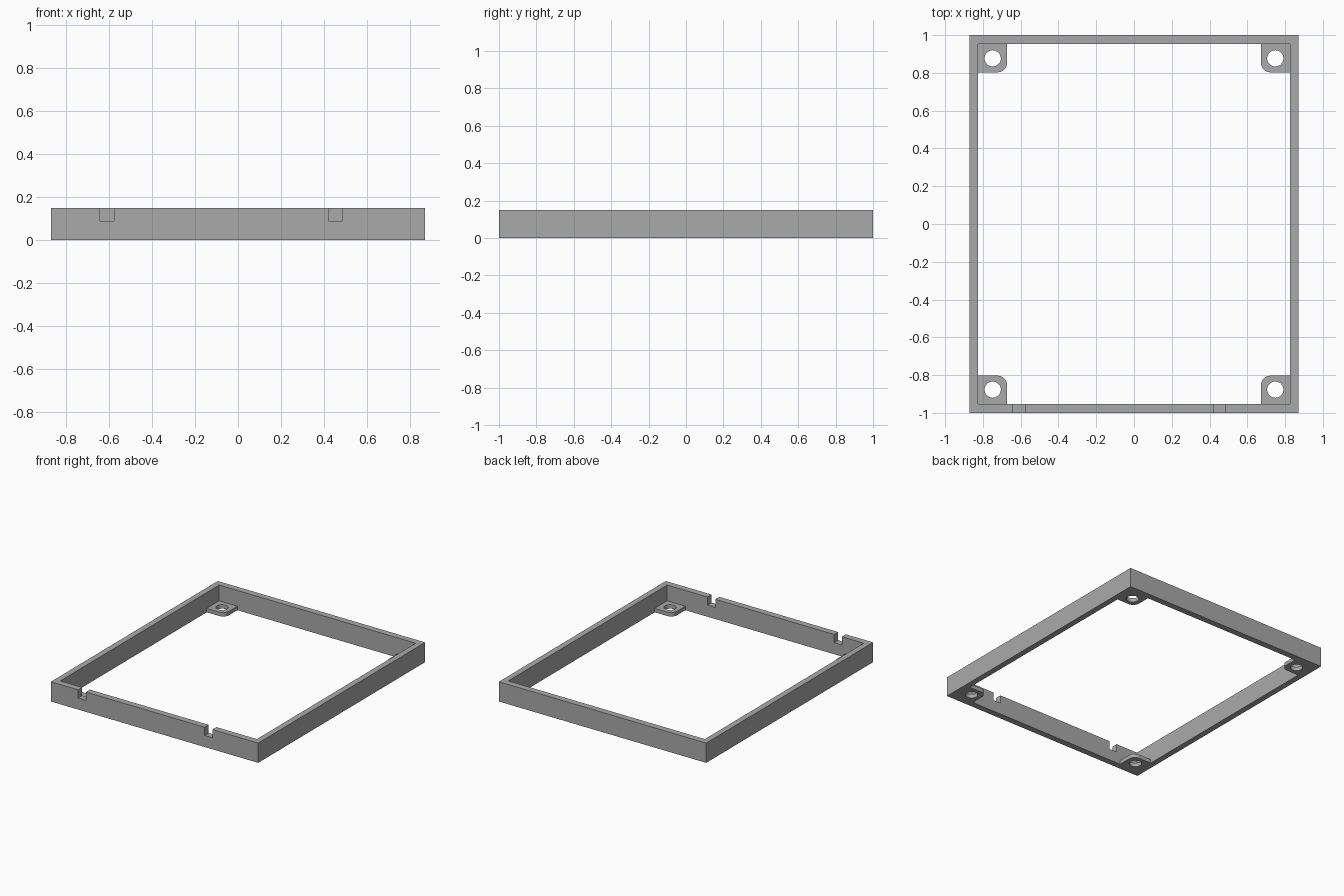
import bpy
import bmesh
from math import cos, sin, pi
from mathutils import Vector

cube = bpy.data.objects.get("Cube")
if cube:
    bpy.data.objects.remove(cube, do_unlink=True)

OUT_X, OUT_Y, HEIGHT = 0.87, 1.0, 0.15
IN_X, IN_Y = 0.825, 0.952
TAB_X, TAB_Y, TAB_H, TAB_R = 0.672, 0.803, 0.03, 0.05
HOLE_X, HOLE_Y, HOLE_R = 0.748, 0.877, 0.043
NOTCH_Z, NOTCH_W = 0.088, 0.064

grey = bpy.data.materials.new("mid grey")
grey.use_nodes = True
color = (0.4, 0.4, 0.4, 1)
grey.diffuse_color = color
grey.node_tree.nodes["Principled BSDF"].inputs["Base Color"].default_value = color


def prism(name, points, z0, z1):
    """Extrude a flat outline from z0 up to z1."""
    bm = bmesh.new()
    base = bm.faces.new([bm.verts.new((x, y, z0)) for x, y in points])
    top = bmesh.ops.extrude_face_region(bm, geom=[base], use_keep_orig=True)["geom"]
    verts = [v for v in top if isinstance(v, bmesh.types.BMVert)]
    bmesh.ops.translate(bm, verts=verts, vec=Vector((0, 0, z1 - z0)))
    bmesh.ops.recalc_face_normals(bm, faces=bm.faces)
    mesh = bpy.data.meshes.new(name)
    bm.to_mesh(mesh)
    bm.free()
    mesh.materials.append(grey)
    obj = bpy.data.objects.new(name, mesh)
    bpy.context.collection.objects.link(obj)
    return obj


def rect(x0, x1, y0, y1):
    return [(x0, y0), (x1, y0), (x1, y1), (x0, y1)]


def arc(cx, cy, r, start, end, steps):
    angles = [start + (end - start) * i / steps for i in range(steps + 1)]
    return [(cx + r * cos(a), cy + r * sin(a)) for a in angles]


def cut(obj, cutter):
    """Subtract the cutter, apply the result and discard the cutter."""
    mod = obj.modifiers.new("cut", "BOOLEAN")
    mod.operation, mod.solver, mod.object = "DIFFERENCE", "EXACT", cutter
    bpy.context.view_layer.objects.active = obj
    bpy.ops.object.modifier_apply(modifier=mod.name)
    bpy.data.objects.remove(cutter, do_unlink=True)


# Rectangular frame wall with two cable notches in the front
frame = prism("frame_wall", rect(-OUT_X, OUT_X, -OUT_Y, OUT_Y), 0, HEIGHT)
cut(frame, prism("opening_cutter", rect(-IN_X, IN_X, -IN_Y, IN_Y), -1, 1))
for x in (-0.609, 0.453):
    half = NOTCH_W / 2
    cut(frame, prism("notch_cutter", rect(x - half, x + half, -1.1, -0.9), NOTCH_Z, 1))

# Corner screw tabs, each with one rounded corner and a round hole
for side, sx in (("left", 1), ("right", -1)):
    for end, sy in (("front", -1), ("back", 1)):
        rounded = arc(TAB_X + TAB_R, TAB_Y + TAB_R, TAB_R, pi, 1.5 * pi, 10)
        outline = [(TAB_X, IN_Y)] + rounded + [(IN_X, TAB_Y), (IN_X, IN_Y)]
        tab = prism(f"{end}_{side}_screw_tab",
                    [(sx * x, sy * y) for x, y in outline], 0, TAB_H)
        circle = arc(sx * HOLE_X, sy * HOLE_Y, HOLE_R, 0, 2 * pi, 40)[:-1]
        cut(tab, prism("hole_cutter", circle, -1, 1))
        # Smooth the curved sides only
        for o in bpy.context.selected_objects:
            o.select_set(False)
        tab.select_set(True)
        bpy.context.view_layer.objects.active = tab
        bpy.ops.object.shade_smooth_by_angle(angle=pi / 6)
